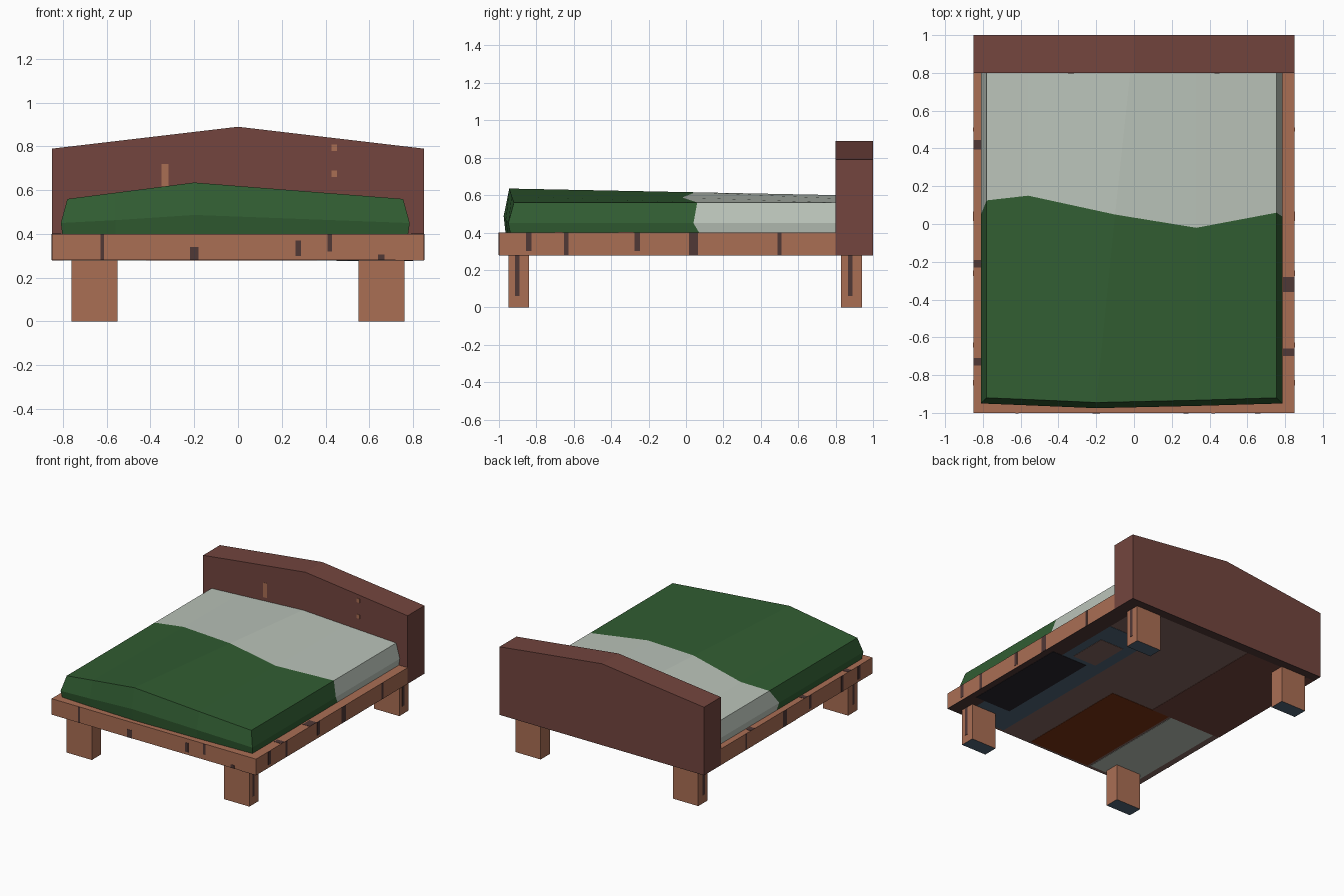
import bpy, bmesh

if "Cube" in bpy.data.objects:
    bpy.data.objects.remove(bpy.data.objects["Cube"])


def lin(c):
    c /= 255
    return c / 12.92 if c <= 0.04045 else ((c + 0.055) / 1.055) ** 2.4


def mat(name, r, g, b):
    m = bpy.data.materials.new(name)
    m.diffuse_color = (lin(r), lin(g), lin(b), 1)
    m.use_nodes = True
    m.node_tree.nodes["Principled BSDF"].inputs["Base Color"].default_value = m.diffuse_color
    return m


WOOD = mat("wood", 170, 110, 84)
MAROON = mat("maroon", 115, 69, 62)
GREEN = mat("blanket green", 49, 93, 50)
PALE = mat("sheet grey", 186, 195, 185)
MARK = mat("dark wood mark", 80, 56, 54)
TAUPE = mat("underside taupe", 132, 102, 95)
RUST = mat("rust", 122, 50, 18)
BLUE = mat("slate blue", 80, 102, 120)
BLACK = mat("near black", 40, 38, 45)


def make(name, verts, faces, mats, rule=None):
    """Mesh object with outward normals; rule(face) gives the material slot."""
    bm = bmesh.new()
    vs = [bm.verts.new(v) for v in verts]
    for f in faces:
        face = bm.faces.new([vs[i] for i in f[0]])
        face.material_index = f[1]
    bmesh.ops.recalc_face_normals(bm, faces=bm.faces)
    if rule:
        for f in bm.faces:
            f.material_index = rule(f)
    me = bpy.data.meshes.new(name)
    bm.to_mesh(me)
    bm.free()
    for m in mats:
        me.materials.append(m)
    ob = bpy.data.objects.new(name, me)
    bpy.context.collection.objects.link(ob)
    return ob


def prism(name, pts, y0, y1, mats, rule=None):
    """Extrude an x-z outline along y."""
    n = len(pts)
    verts = [(x, y, z) for y in (y0, y1) for x, z in pts]
    faces = [(list(range(n)), 0), (list(range(n, 2 * n)), 0)]
    faces += [([i, (i + 1) % n, (i + 1) % n + n, i + n], 0) for i in range(n)]
    return make(name, verts, faces, mats, rule)


def box(name, x0, x1, y0, y1, z0, z1, mats, rule=None):
    return prism(name, [(x0, z0), (x1, z0), (x1, z1), (x0, z1)], y0, y1, mats, rule)


def under(f):
    return 1 if f.normal.z < -0.9 else 0


# Frame and pitched headboard
box("bed_frame", -.85, .85, -1, .8, .28, .40, [WOOD, TAUPE], under)
prism("headboard", [(-.85, .28), (.85, .28), (.85, .79), (0, .89), (-.85, .79)],
      .8, 1, [MAROON, TAUPE], under)

# Legs with dark side stripes
for sx, side in ((-1, "left"), (1, "right")):
    for y0, end in ((-.95, "front"), (.83, "back")):
        xa, xb = sorted((sx * .55, sx * .76))
        box(f"{end}_{side}_leg", xa, xb, y0, y0 + .11, 0, .28, [WOOD, BLUE], under)
        xa, xb = sorted((sx * .755, sx * .762))
        box(f"{end}_{side}_leg_mark", xa, xb, y0 + .035, y0 + .06, .06, .28, [MARK])

# Mattress: three stations along y (foot, wavy blanket edge, head)
L, R = -.78, .755
edge_y = [.07, .05, .125, .15, .05, -.02, .06, .04, .07]


def section(ys, ridge_x, ridge_z):
    """Nine points over the top, from the left hem to the right hem."""
    pts = [(-.803, .40), (-.81, .45)]
    for x in (L, -.56, ridge_x, .33, R):
        end = L if x < ridge_x else R
        t = (x - end) / (ridge_x - end)
        pts.append((x, .56 + t * (ridge_z - .56)))
    pts += [(.785, .45), (.778, .40)]
    return [(x, y, z) for (x, z), y in zip(pts, ys)]


foot_y = [-.94, -.95, -.92, -.929, -.945, -.933, -.92, -.95, -.94]
verts = section(foot_y, -.2, .635)
verts += section(edge_y, -.1, .615)
verts += section([.8] * 9, -.02, .60)
faces = [([s * 9 + i, s * 9 + i + 1, s * 9 + i + 10, s * 9 + i + 9], s)
         for s in (0, 1) for i in range(8)]
# rounded foot end: middle row and bottom row
verts += [(-.56, -.96, .463), (-.2, -.975, .487), (.33, -.963, .467)]
verts += [(-.56, -.952, .40), (-.2, -.965, .40), (.33, -.955, .40)]
top, mid, low = [2, 3, 4, 5, 6], [1, 27, 28, 29, 7], [0, 30, 31, 32, 8]
for a, b in ((top, mid), (mid, low)):
    faces += [([a[i], a[i + 1], b[i + 1], b[i]], 0) for i in range(4)]
faces.append((list(range(18, 27)), 1))
faces.append((low + [17, 26, 18, 9], 1))
make("mattress_and_blanket", verts, faces, [GREEN, PALE])

# Worn marks on the frame's front: x, width, z range
T = .002
for i, (x, w, z0, z1) in enumerate([(-.62, .016, .28, .40), (-.20, .04, .28, .34),
                                    (.275, .025, .30, .37), (.42, .02, .32, .40),
                                    (.655, .03, .28, .305)]):
    box(f"front_mark_{i}", x - w / 2, x + w / 2, -1 - T, -.998, z0, z1, [MARK])

# Worn marks on the frame's sides
for i, (y, w, z0, z1) in enumerate([(-.84, .03, .30, .40), (-.64, .025, .28, .40),
                                    (-.26, .03, .30, .40), (.04, .05, .28, .40),
                                    (.50, .02, .28, .40)]):
    for s, side in ((-1, "left"), (1, "right")):
        xa, xb = sorted((s * .848, s * (.85 + T)))
        box(f"{side}_mark_{i}", xa, xb, y - w / 2, y + w / 2, z0, z1, [MARK])

# Marks on top of the side rails
for i, (x0, x1, y, w) in enumerate([(-.85, -.81, .42, .05), (-.85, -.81, -.21, .04),
                                    (-.85, -.81, -.73, .04), (.79, .85, -.32, .08),
                                    (.79, .85, -.68, .04)]):
    box(f"rail_mark_{i}", x0, x1, y - w / 2, y + w / 2, .398, .40 + T, [MARK])

# Bare wood chips on the headboard
for i, (x, w, z0, z1) in enumerate([(-.333, .032, .61, .72), (.44, .025, .78, .81),
                                    (.44, .025, .66, .69)]):
    box(f"headboard_chip_{i}", x - w / 2, x + w / 2, .8 - T, .802, z0, z1, [WOOD])

# Coloured panels under the frame: x range, y range, depth, material
for name, x0, x1, y0, y1, d, m in [
        ("rust_panel", -.40, .11, -.98, -.10, .002, RUST),
        ("pale_panel", -.80, -.42, -.97, -.10, .002, PALE),
        ("maroon_panel", -.85, -.25, -.10, .93, .002, MAROON),
        ("blue_panel", .36, .72, -.98, .60, .002, BLUE),
        ("dark_edge_panel", .72, .85, -1, .93, .002, MARK),
        ("dark_head_panel", -.85, .85, .93, 1, .002, MARK),
        ("black_panel", .50, .80, -.75, .08, .004, BLACK),
        ("grey_panel", .45, .65, .12, .42, .004, TAUPE)]:
    box("underside_" + name, x0, x1, y0, y1, .28 - d, .281, [m])
